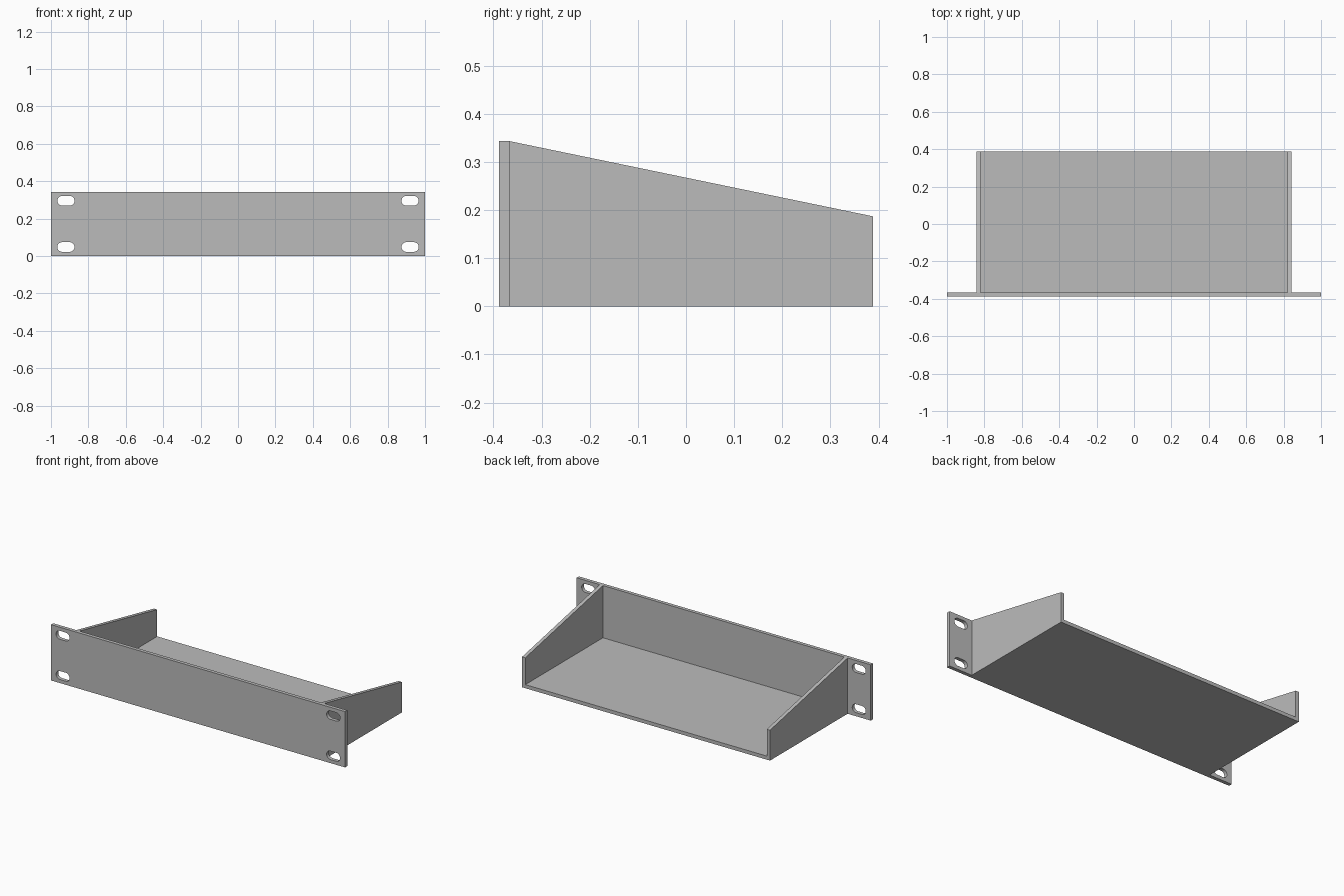
import bpy
import math

if "Cube" in bpy.data.objects:
    bpy.data.objects.remove(bpy.data.objects["Cube"], do_unlink=True)

# Main dimensions
FRONT, BACK = -0.388, 0.388
SHEET = 0.022
HEIGHT, BACK_HEIGHT = 0.343, 0.187
PANEL_BACK = FRONT + SHEET
SIDE_OUT = 0.843
SIDE_IN = SIDE_OUT - SHEET

grey = bpy.data.materials.new("plain grey")
grey.use_nodes = True
grey.diffuse_color = (0.5, 0.5, 0.5, 1)
grey.node_tree.nodes["Principled BSDF"].inputs["Base Color"].default_value = (0.5, 0.5, 0.5, 1)


def plate(name, outlines, thickness, location, rotation):
    """Flat sheet from a closed outline; further outlines become holes."""
    curve = bpy.data.curves.new(name, "CURVE")
    curve.dimensions = "2D"
    curve.fill_mode = "BOTH"
    curve.extrude = thickness / 2
    for outline in outlines:
        spline = curve.splines.new("POLY")
        spline.points.add(len(outline) - 1)
        for point, (u, v) in zip(spline.points, outline):
            point.co = (u, v, 0, 1)
        spline.use_cyclic_u = True
    obj = bpy.data.objects.new(name, curve)
    bpy.context.collection.objects.link(obj)
    obj.location, obj.rotation_euler = location, rotation
    bpy.ops.object.select_all(action="DESELECT")
    obj.select_set(True)
    bpy.context.view_layer.objects.active = obj
    bpy.ops.object.convert(target="MESH")
    obj = bpy.context.object
    bpy.ops.object.transform_apply(location=True, rotation=True, scale=True)
    obj.data.materials.clear()
    obj.data.materials.append(grey)
    bpy.ops.object.shade_smooth_by_angle(angle=math.radians(30))
    return obj


def rectangle(x0, x1, y0, y1):
    return [(x0, y0), (x1, y0), (x1, y1), (x0, y1)]


def slot(cx, cy, half_length=0.046, radius=0.026, steps=12):
    points = []
    for side in (1, -1):
        for i in range(steps + 1):
            a = math.pi * (i / steps - 0.5)
            points.append((cx + side * (half_length - radius + radius * math.cos(a)),
                           cy + side * radius * math.sin(a)))
    return points


QUARTER = math.pi / 2

# Front panel with four mounting slots
slots = [slot(x, z) for x in (-0.92, 0.92) for z in (0.048, 0.295)]
plate("front_panel", [rectangle(-1, 1, 0, HEIGHT)] + slots, SHEET,
      (0, FRONT + SHEET / 2, 0), (QUARTER, 0, 0))

# Shelf floor between the sides
plate("shelf_floor", [rectangle(-SIDE_IN, SIDE_IN, PANEL_BACK, BACK)], SHEET,
      (0, 0, SHEET / 2), (0, 0, 0))

# Sloping side walls
profile = [(PANEL_BACK, 0), (BACK, 0), (BACK, BACK_HEIGHT), (PANEL_BACK, HEIGHT)]
for name, sign in (("left_side", 1), ("right_side", -1)):
    plate(name, [profile], SHEET, (sign * (SIDE_IN + SHEET / 2), 0, 0),
          (QUARTER, 0, QUARTER))
